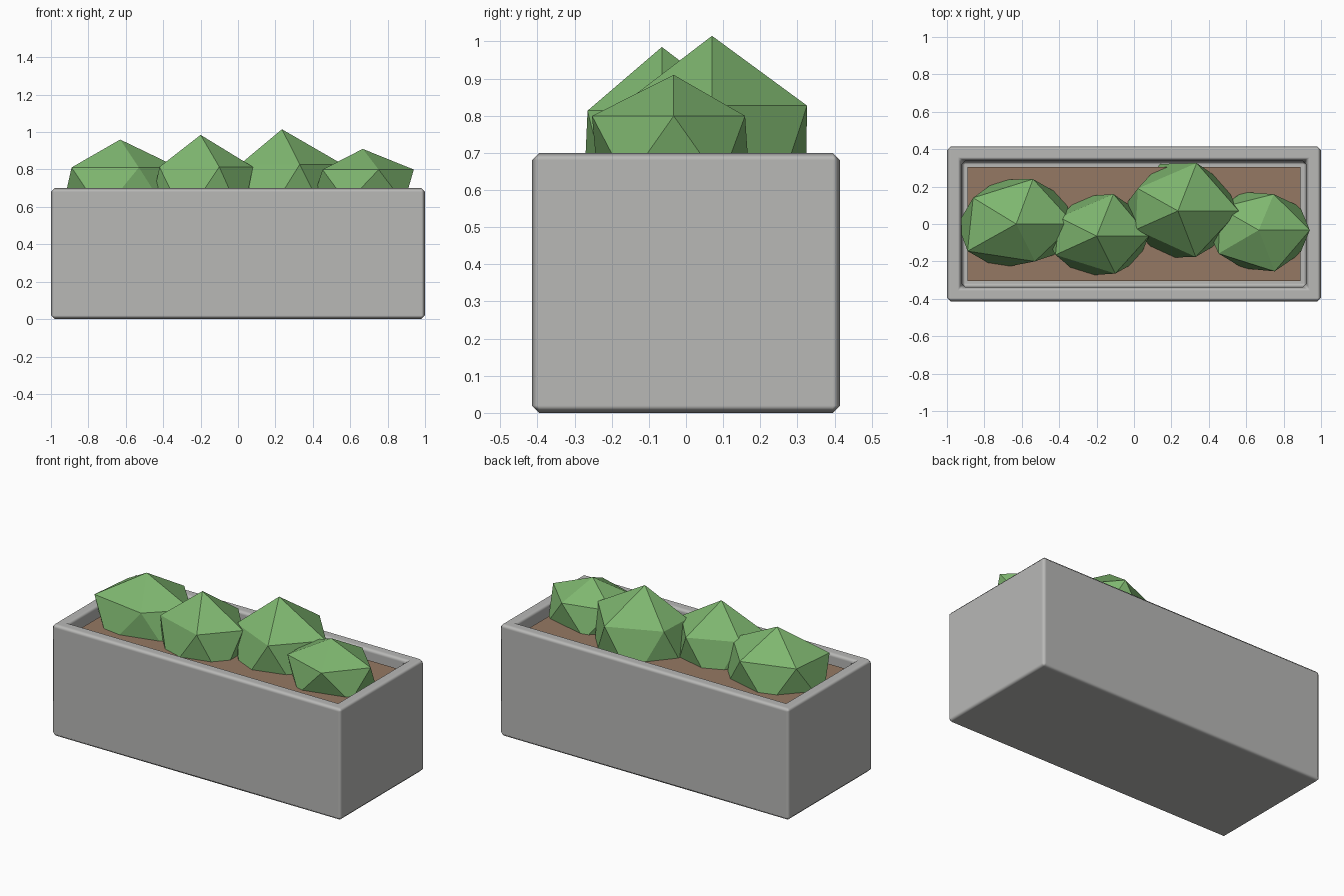
import bpy, bmesh, math

cube = bpy.data.objects.get("Cube")
if cube:
    bpy.data.objects.remove(cube, do_unlink=True)


def material(name, rgb):
    mat = bpy.data.materials.new(name)
    mat.use_nodes = True
    mat.diffuse_color = (*rgb, 1)
    bsdf = next(n for n in mat.node_tree.nodes if n.type == 'BSDF_PRINCIPLED')
    bsdf.inputs["Base Color"].default_value = (*rgb, 1)
    return mat


def finish(name, bm, mat):
    mesh = bpy.data.meshes.new(name)
    bm.to_mesh(mesh)
    bm.free()
    mesh.materials.append(mat)
    obj = bpy.data.objects.new(name, mesh)
    bpy.context.collection.objects.link(obj)
    return obj


def box(half_x, half_y, low, high):
    bm = bmesh.new()
    bmesh.ops.create_cube(bm, size=2)
    for v in bm.verts:
        v.co = (v.co.x * half_x, v.co.y * half_y, high if v.co.z > 0 else low)
    return bm


stone = material("grey stone", (0.48, 0.48, 0.47))
earth = material("brown soil", (0.30, 0.19, 0.125))
leaf = material("leaf green", (0.21, 0.47, 0.16))

HALF_X, HALF_Y, HEIGHT = 1.0, 0.415, 0.7
WALL, SOIL_Z = 0.11, 0.65

# Planter box: inset the top face and sink it to form the hollow
bm = box(HALF_X, HALF_Y, 0, HEIGHT)
top = max(bm.faces, key=lambda f: f.calc_center_median().z)
bmesh.ops.inset_region(bm, faces=[top], thickness=WALL)
result = bmesh.ops.extrude_discrete_faces(bm, faces=[top])
bmesh.ops.translate(bm, verts=result["faces"][0].verts, vec=(0, 0, -0.2))
bmesh.ops.recalc_face_normals(bm, faces=bm.faces)
for face in bm.faces:
    face.smooth = True
planter = finish("planter_box", bm, stone)
bevel = planter.modifiers.new("Bevel", 'BEVEL')
bevel.width = 0.02
bevel.segments = 1
bevel.harden_normals = True

# Soil filling the hollow
finish("soil", box(HALF_X - WALL, HALF_Y - WALL, 0.52, SOIL_Z), earth)


# Low-poly bush: a squashed icosahedron with an uneven upper ring
def bush(name, apex, radii, ring):
    rx, ry, rz = radii
    bm = bmesh.new()
    bmesh.ops.create_icosphere(bm, subdivisions=1, radius=1)
    upper = [v for v in bm.verts if 0.2 < v.co.z < 0.8]
    upper.sort(key=lambda v: (math.atan2(v.co.y, v.co.x) + 0.1) % math.tau)
    for v in bm.verts:
        v.co = (v.co.x * rx, v.co.y * ry, (v.co.z - 1) * rz)
    for v, (x, y) in zip(upper, ring):
        v.co.x, v.co.y = x, y
    bmesh.ops.translate(bm, verts=bm.verts, vec=apex)
    finish(name, bm, leaf)


bush("bush_far_right", (-0.63, 0, 0.96), (0.35, 0.28, 0.27),
     [(0.31, 0), (0.09, 0.24), (-0.23, 0.14), (-0.26, -0.145), (0.1, -0.2)])
bush("bush_mid_right", (-0.2, -0.065, 0.985), (0.31, 0.25, 0.31),
     [(0.28, 0), (0.09, 0.225), (-0.2, 0.1), (-0.22, -0.1), (0.1, -0.2)])
bush("bush_mid_left", (0.235, 0.07, 1.015), (0.34, 0.295, 0.34),
     [(0.325, 0), (0.1, 0.256), (-0.215, 0.12), (-0.225, -0.1), (0.095, -0.246)])
bush("bush_far_left", (0.667, -0.033, 0.91), (0.305, 0.24, 0.2),
     [(0.273, 0), (0.08, 0.192), (-0.21, 0.12), (-0.215, -0.125), (0.085, -0.22)])
